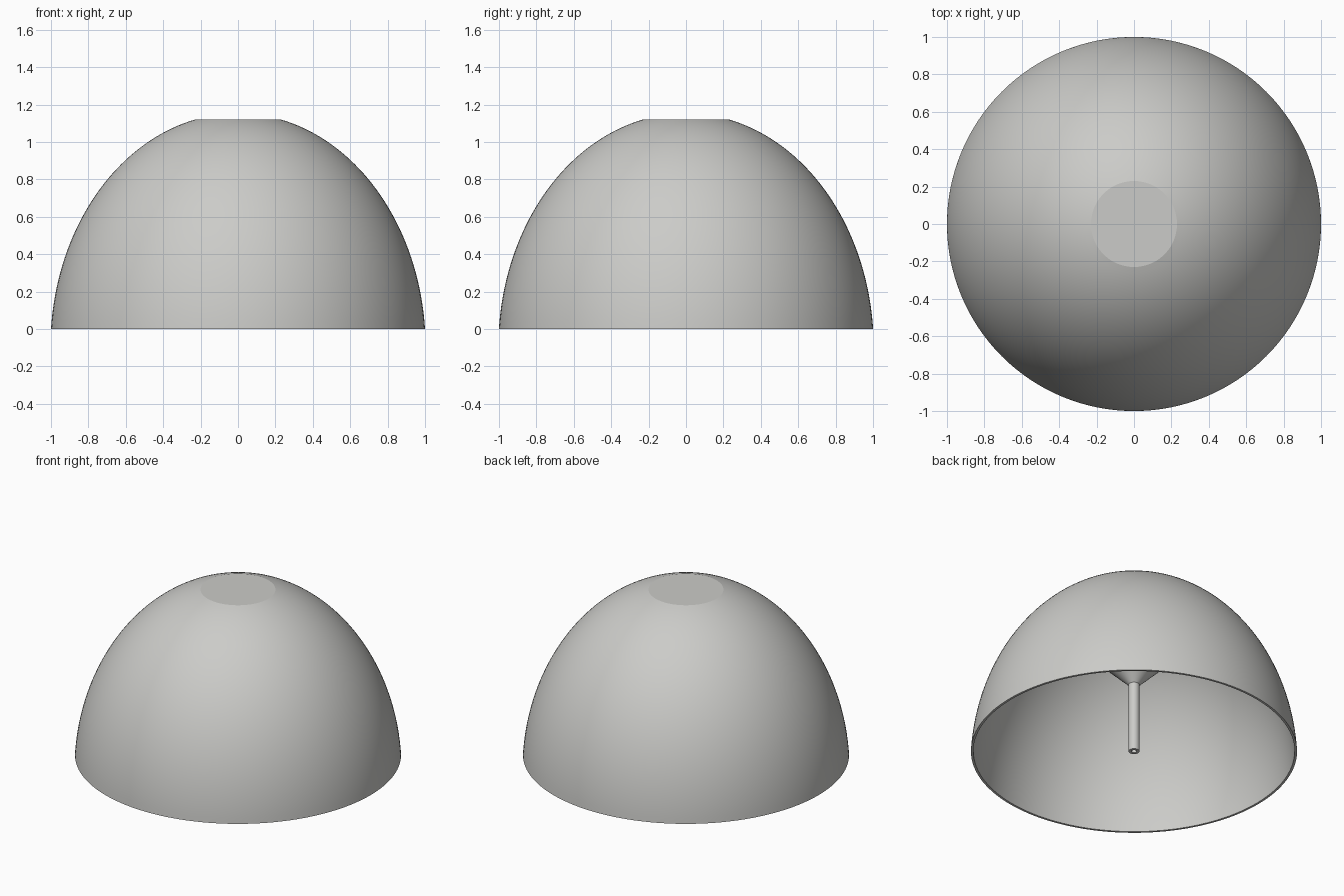
import bpy, bmesh, math

if "Cube" in bpy.data.objects:
    bpy.data.objects.remove(bpy.data.objects["Cube"])

SEG = 128
grey = bpy.data.materials.new("warm grey")
grey.diffuse_color = (0.60, 0.60, 0.58, 1)
grey.use_nodes = True
grey.node_tree.nodes["Principled BSDF"].inputs["Base Color"].default_value = grey.diffuse_color


def lathe(name, profile, closed=True):
    """Spin an (r, z) profile about the z axis."""
    bm = bmesh.new()
    pts = [bm.verts.new((r, 0, z)) for r, z in profile]
    n = len(pts)
    edges = [bm.edges.new((pts[i], pts[(i + 1) % n])) for i in range(n if closed else n - 1)]
    bmesh.ops.spin(bm, geom=pts + edges, cent=(0, 0, 0), axis=(0, 0, 1),
                   angle=2 * math.pi, steps=SEG, use_duplicate=False)
    bmesh.ops.remove_doubles(bm, verts=bm.verts, dist=1e-5)
    bmesh.ops.recalc_face_normals(bm, faces=bm.faces)
    me = bpy.data.meshes.new(name)
    bm.to_mesh(me)
    bm.free()
    ob = bpy.data.objects.new(name, me)
    bpy.context.collection.objects.link(ob)
    me.materials.append(grey)
    bpy.ops.object.select_all(action='DESELECT')
    ob.select_set(True)
    bpy.context.view_layer.objects.active = ob
    bpy.ops.object.shade_smooth_by_angle(angle=math.radians(12))
    return ob


def dome_arc(a, b, drop, top, steps=40):
    """Elliptical arc from z = 0 to z = top, its centre lying below the base."""
    t0, t1 = math.asin(drop / b), math.asin((top + drop) / b)
    ts = [t0 + (t1 - t0) * i / steps for i in range(steps + 1)]
    return [(a * math.cos(t), max(0.0, b * math.sin(t) - drop)) for t in ts]


# Thin dome shell with a flat cap on top
WALL = 0.015
outer = dome_arc(1.0032, 1.2533, 0.10, 1.12)
inner = dome_arc(1.0032 - WALL, 1.2533 - WALL, 0.10, 1.12 - WALL)
lathe("dome_shell", outer + [(0, 1.12), (0, 1.12 - WALL)] + inner[::-1])

# Hollow central rod that flares at 45 degrees into the roof
ROD, BORE, FLARE = 0.034, 0.016, 0.47
reach = next(r for r, z in inner if z - FLARE >= r - ROD)
lathe("central_rod", [(0, 0.40), (BORE, 0.40), (BORE, 0), (ROD, 0),
                      (ROD, FLARE), (reach, FLARE + reach - ROD)], closed=False)
